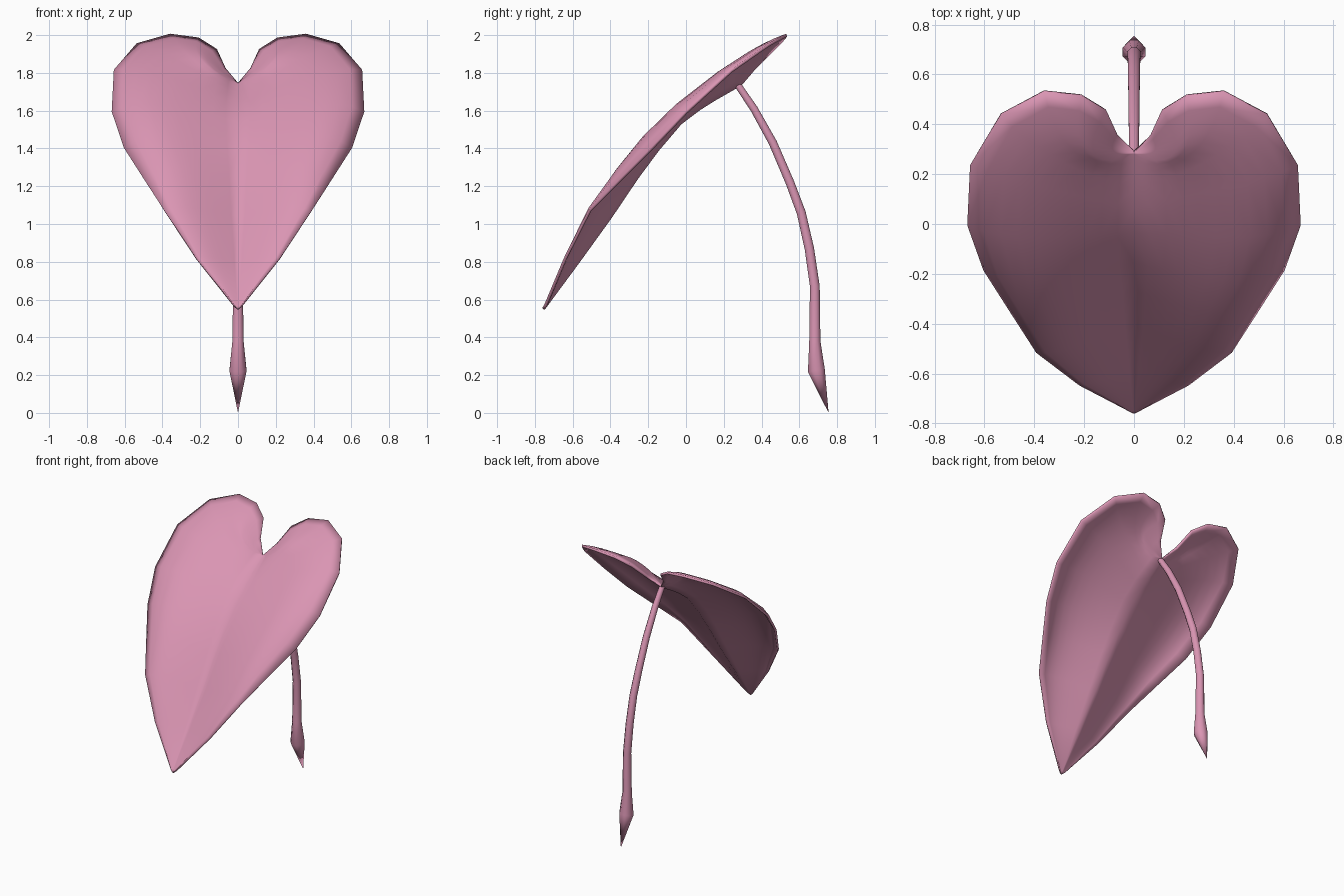
import bpy, bmesh, math
from mathutils import Vector

if "Cube" in bpy.data.objects:
    bpy.data.objects.remove(bpy.data.objects["Cube"])

pink = bpy.data.materials.new("dusty pink")
pink.diffuse_color = (0.70, 0.30, 0.45, 1)
pink.use_nodes = True
pink.node_tree.nodes["Principled BSDF"].inputs["Base Color"].default_value = pink.diffuse_color


def make_object(name, bm):
    bmesh.ops.remove_doubles(bm, verts=bm.verts, dist=0.0005)
    bmesh.ops.recalc_face_normals(bm, faces=bm.faces)
    mesh = bpy.data.meshes.new(name)
    bm.to_mesh(mesh)
    bm.free()
    mesh.materials.append(pink)
    obj = bpy.data.objects.new(name, mesh)
    bpy.context.collection.objects.link(obj)
    bpy.context.view_layer.objects.active = obj
    obj.select_set(True)
    bpy.ops.object.shade_smooth_by_angle(angle=math.radians(50))
    obj.select_set(False)
    return obj


# Midrib profile (y, z) from notch to tip
MIDRIB = [(.29, 1.74), (.15, 1.66), (0, 1.565), (-.1, 1.46), (-.3, 1.19), (-.43, .99), (-.755, .55)]


def midrib(y):
    for (y0, z0), (y1, z1) in zip(MIDRIB, MIDRIB[1:]):
        if y >= y1:
            break
    return Vector((0, y, z0 + (z1 - z0) * (y - y0) / (y1 - y0)))


# Each rib: midrib y, edge point, pull toward lobe centre, height of the bulge near the edge
RIBS = [
    (.29, (0, .29, 1.74), 0, 0),
    (.285, (.07, .36, 1.82), .35, 0),
    (.27, (.115, .46, 1.92), .8, 0),
    (.25, (.21, .517, 1.98), .85, 0),
    (.21, (.36, .533, 2.0), .8, 0),
    (.15, (.535, .44, 1.95), .6, .01),
    (.07, (.655, .24, 1.81), .35, .03),
    (-.03, (.665, 0, 1.59), .05, .065),
    (-.15, (.60, -.18, 1.40), 0, .08),
    (-.26, (.495, -.345, 1.235), 0, .065),
    (-.40, (.39, -.51, 1.07), 0, .03),
    (-.57, (.22, -.64, .815), 0, .01),
    (-.74, (.02, -.745, .565), 0, 0),
]
LOBE = Vector((.32, .17, 1.89))
UP = Vector((0, -.65, .76))
STEPS = 10

# Leaf blade: curved ribs from midrib to edge, mirrored
bm = bmesh.new()
rows = []
for y, edge, pull, bulge in RIBS:
    a, b = midrib(y), Vector(edge)
    c = ((a + b) / 2).lerp(LOBE, pull)
    row = []
    for i in range(STEPS + 1):
        t = i / STEPS
        lift = UP * bulge * (t - t ** 5) / .535
        row.append(bm.verts.new(a * (1 - t) ** 2 + c * 2 * t * (1 - t) + b * t * t + lift))
    rows.append(row)
for r0, r1 in zip(rows, rows[1:]):
    for i in range(STEPS):
        bm.faces.new((r0[i], r1[i], r1[i + 1], r0[i + 1]))
# Pointed tip
tip = bm.verts.new((0, -.755, .55))
for i in range(STEPS):
    bm.faces.new((rows[-1][i], tip, rows[-1][i + 1]))
leaf = make_object("leaf_blade", bm)
mirror = leaf.modifiers.new("mirror", 'MIRROR')
mirror.merge_threshold = 0.0005
thick = leaf.modifiers.new("thickness", 'SOLIDIFY')
thick.thickness = 0.016
thick.offset = 0

# Stem: tapered tube (y, z, radius) with a pointed foot
SIDES = 8
STEM = [(.275, 1.735, .02), (.36, 1.61, .022), (.46, 1.43, .024), (.55, 1.22, .025),
        (.61, 1.06, .026), (.653, .87, .027), (.682, .67, .028), (.682, .38, .032),
        (.69, .225, .049), (.755, 0, .0)]
bm = bmesh.new()
rings = []
for i, (y, z, r) in enumerate(STEM):
    p, n = STEM[max(i - 1, 0)], STEM[min(i + 1, len(STEM) - 1)]
    d = Vector((0, n[0] - p[0], n[1] - p[1])).normalized()
    side = Vector((1, 0, 0))
    fwd = d.cross(side)
    rings.append([])
    for k in range(SIDES):
        ang = 2 * math.pi * (k + .5) / SIDES
        offset = side * math.cos(ang) + fwd * math.sin(ang)
        rings[-1].append(bm.verts.new(Vector((0, y, z)) + r * offset))
for r0, r1 in zip(rings, rings[1:]):
    for k in range(SIDES):
        j = (k + 1) % SIDES
        bm.faces.new((r0[k], r0[j], r1[j], r1[k]))
bm.faces.new(rings[0])
make_object("stem", bm)
